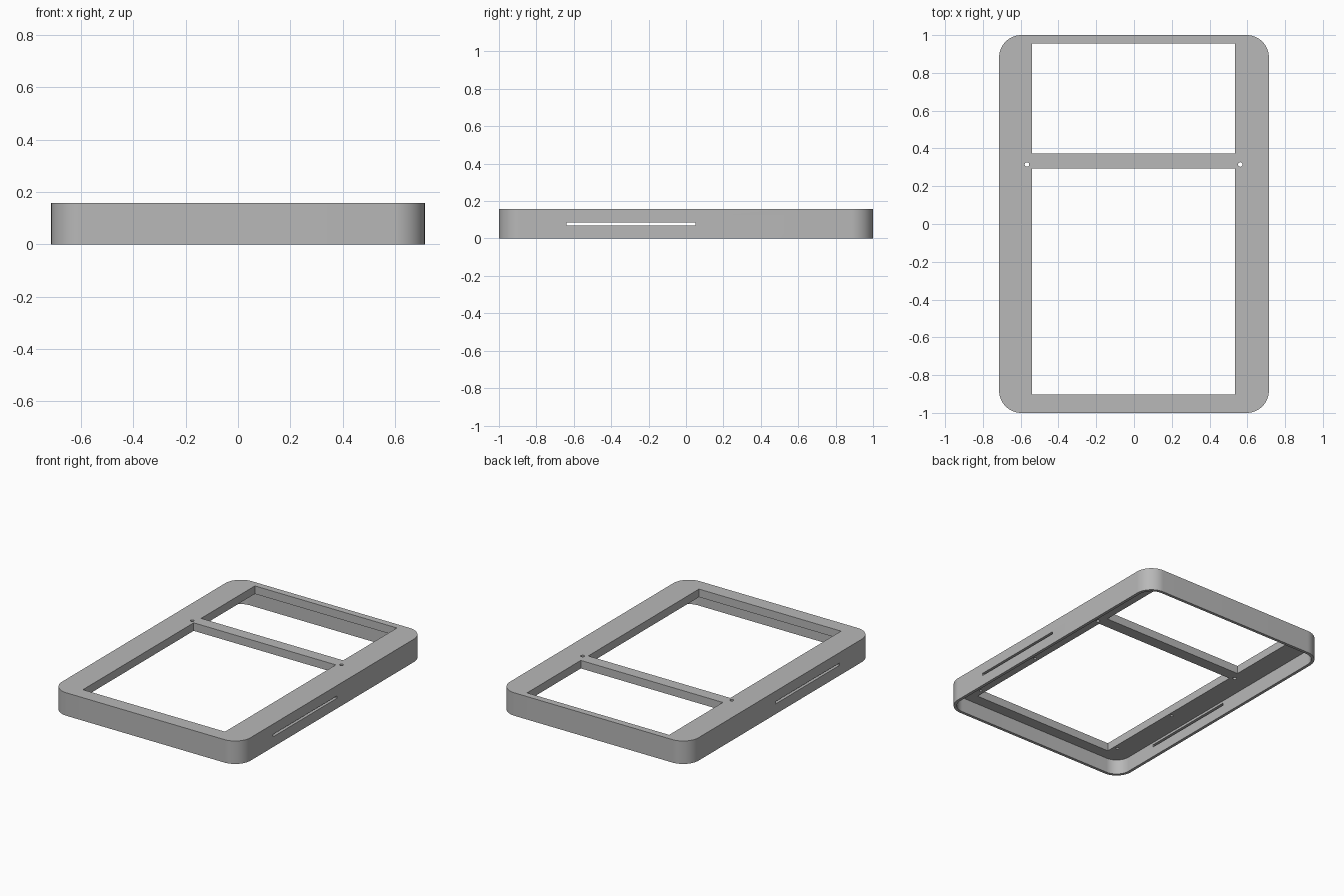
import bpy
import bmesh
import math

cube = bpy.data.objects.get("Cube")
if cube:
    bpy.data.objects.remove(cube, do_unlink=True)

HALF_X, HALF_Y, HEIGHT = 0.714, 1.0, 0.157
RADIUS, WALL, PLATE = 0.118, 0.02, 0.055
UNDERSIDE = HEIGHT - PLATE

grey = bpy.data.materials.new("plain grey")
grey.use_nodes = True
colour = (0.48, 0.48, 0.48, 1)
grey.diffuse_color = colour
grey.node_tree.nodes["Principled BSDF"].inputs["Base Color"].default_value = colour


def prism(name, outline, z0, z1):
    """Extrude a closed outline from z0 up to z1."""
    bm = bmesh.new()
    face = bm.faces.new([bm.verts.new((x, y, z0)) for x, y in outline])
    top = bmesh.ops.extrude_face_region(bm, geom=[face])["geom"]
    moved = [v for v in top if isinstance(v, bmesh.types.BMVert)]
    bmesh.ops.translate(bm, verts=moved, vec=(0, 0, z1 - z0))
    bmesh.ops.recalc_face_normals(bm, faces=bm.faces)
    mesh = bpy.data.meshes.new(name)
    bm.to_mesh(mesh)
    bm.free()
    mesh.materials.append(grey)
    obj = bpy.data.objects.new(name, mesh)
    bpy.context.collection.objects.link(obj)
    return obj


def rounded(hx, hy, r, steps=24):
    points = []
    for i, (sx, sy) in enumerate([(1, 1), (-1, 1), (-1, -1), (1, -1)]):
        for k in range(steps + 1):
            a = math.pi / 2 * (i + k / steps)
            points.append((sx * (hx - r) + r * math.cos(a), sy * (hy - r) + r * math.sin(a)))
    return points


def rectangle(x0, x1, y0, y1):
    return [(x0, y0), (x1, y0), (x1, y1), (x0, y1)]


def circle(x, y, r, n=20):
    return [(x + r * math.cos(math.tau * k / n), y + r * math.sin(math.tau * k / n)) for k in range(n)]


# Outer case body
case = prism("case_frame", rounded(HALF_X, HALF_Y, RADIUS), 0, HEIGHT)

# Hollow underside, leaving thin walls and the top plate
cutters = [prism("hollow_cutter", rounded(HALF_X - WALL, HALF_Y - WALL, RADIUS - WALL), -0.1, UNDERSIDE)]

# Two windows separated by the crossbar
for y0, y1 in [(-0.903, 0.294), (0.374, 0.955)]:
    cutters.append(prism("window_cutter", rectangle(-0.541, 0.534, y0, y1), 0.05, 0.3))

# Long slot through both side walls
cutters.append(prism("slot_cutter", rectangle(-1, 1, -0.64, 0.05), 0.07, 0.086))

# Screw holes: through at the crossbar, blind elsewhere
for x in (-0.567, 0.562):
    cutters.append(prism("screw_cutter", circle(x, 0.315, 0.012), 0.05, 0.3))
    for y in (-0.84, -0.305):
        cutters.append(prism("screw_cutter", circle(x, y, 0.01), 0.05, UNDERSIDE + 0.03))

# Apply the cuts and remove the cutters
bpy.context.view_layer.objects.active = case
for cutter in cutters:
    cutter.hide_render = True
    mod = case.modifiers.new("cut", "BOOLEAN")
    mod.operation = "DIFFERENCE"
    mod.solver = "EXACT"
    mod.object = cutter
    bpy.ops.object.modifier_apply(modifier=mod.name)
    bpy.data.objects.remove(cutter, do_unlink=True)

# Smooth corners, sharp edges
bpy.ops.object.select_all(action="DESELECT")
case.select_set(True)
bpy.ops.object.shade_smooth_by_angle(angle=math.radians(30))
